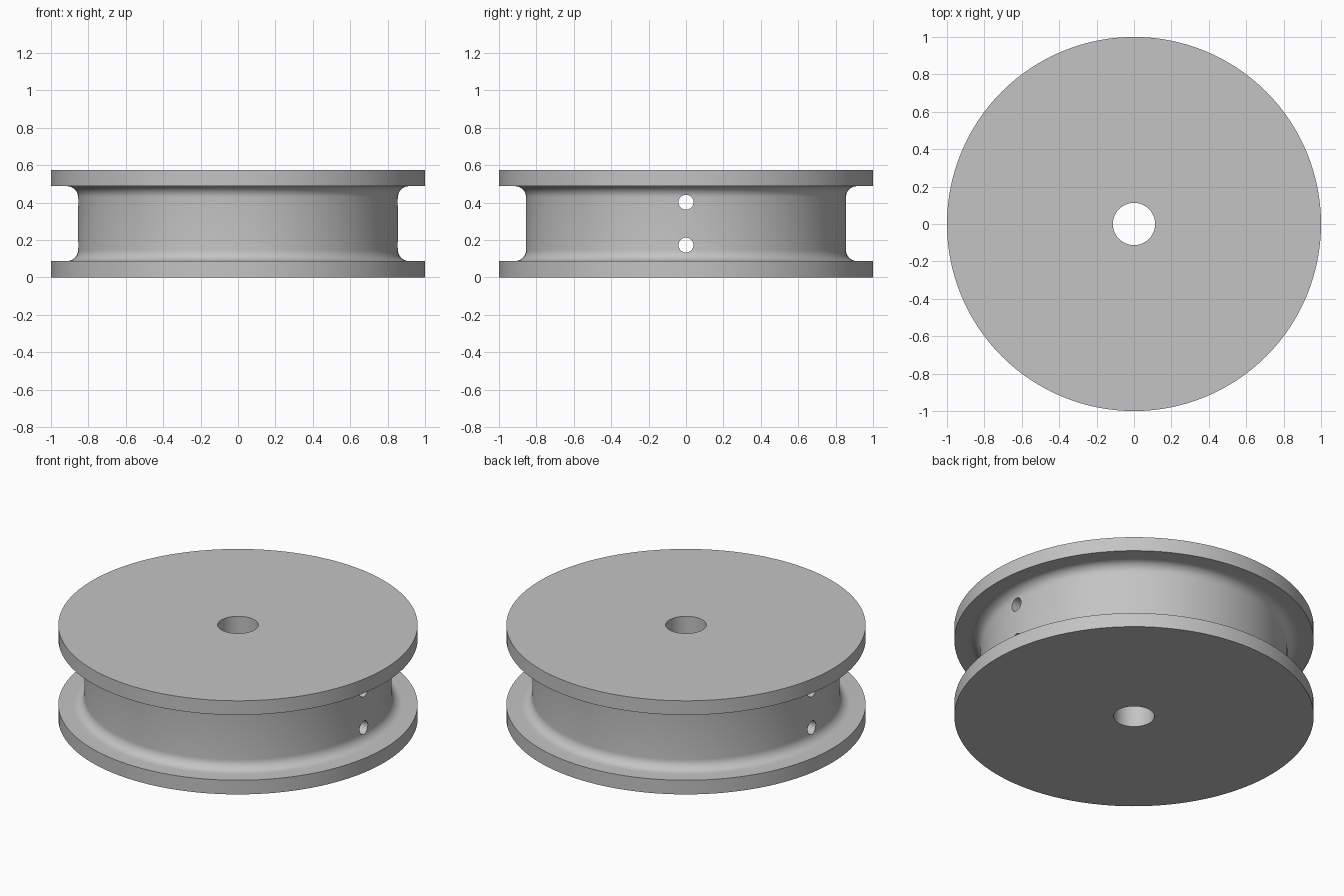
import bpy
import bmesh
from math import cos, sin, pi, radians
from mathutils import Matrix, Vector

cube = bpy.data.objects.get("Cube")
if cube:
    bpy.data.objects.remove(cube, do_unlink=True)

HEIGHT = 0.575
FLANGE = 0.087
RIM_R = 1.0
HUB_R = 0.855
BORE_R = 0.113
FILLET = 0.06
HOLE_R = 0.04
HOLE_HEIGHTS = (0.173, 0.402)
SEGMENTS = 128

grey = bpy.data.materials.new("plain grey")
grey.use_nodes = True
colour = (0.55, 0.55, 0.55, 1)
grey.diffuse_color = colour
grey.node_tree.nodes["Principled BSDF"].inputs["Base Color"].default_value = colour


def make_object(name, bm):
    bmesh.ops.recalc_face_normals(bm, faces=bm.faces)
    mesh = bpy.data.meshes.new(name)
    bm.to_mesh(mesh)
    bm.free()
    mesh.materials.append(grey)
    obj = bpy.data.objects.new(name, mesh)
    bpy.context.collection.objects.link(obj)
    return obj


# Lower half of the section: bore, flange, rim and rounded groove corner
lower = [(BORE_R, 0), (RIM_R, 0), (RIM_R, FLANGE)]
for i in range(9):
    a = pi / 2 * i / 8
    lower.append((HUB_R + FILLET * (1 - sin(a)), FLANGE + FILLET * (1 - cos(a))))
# Upper half mirrors the lower one
profile = lower + [(r, HEIGHT - z) for r, z in reversed(lower)]

# Spool: the section turned around the vertical axis
bm = bmesh.new()
ring = [bm.verts.new((r, 0, z)) for r, z in profile]
edges = [bm.edges.new((ring[i - 1], ring[i])) for i in range(len(ring))]
bmesh.ops.spin(bm, geom=ring + edges, axis=(0, 0, 1), cent=(0, 0, 0),
               angle=2 * pi, steps=SEGMENTS, use_merge=True)
bmesh.ops.remove_doubles(bm, verts=bm.verts, dist=0.0001)
spool = make_object("spool", bm)

# Two cross holes running through the hub from side to side
bm = bmesh.new()
for z in HOLE_HEIGHTS:
    place = Matrix.Translation(Vector((0, 0, z))) @ Matrix.Rotation(pi / 2, 4, 'Y')
    bmesh.ops.create_cone(bm, cap_ends=True, segments=32, radius1=HOLE_R,
                          radius2=HOLE_R, depth=2.2, matrix=place)
cutter = make_object("cross_hole_cutter", bm)
cutter.hide_render = True

cut = spool.modifiers.new("cross holes", 'BOOLEAN')
cut.operation = 'DIFFERENCE'
cut.solver = 'EXACT'
cut.object = cutter

# Fix the cut in place, then smooth the round faces
bpy.ops.object.select_all(action='DESELECT')
spool.select_set(True)
bpy.context.view_layer.objects.active = spool
bpy.ops.object.modifier_apply(modifier=cut.name)
bpy.data.objects.remove(cutter, do_unlink=True)
bpy.ops.object.shade_smooth_by_angle(angle=radians(30))
